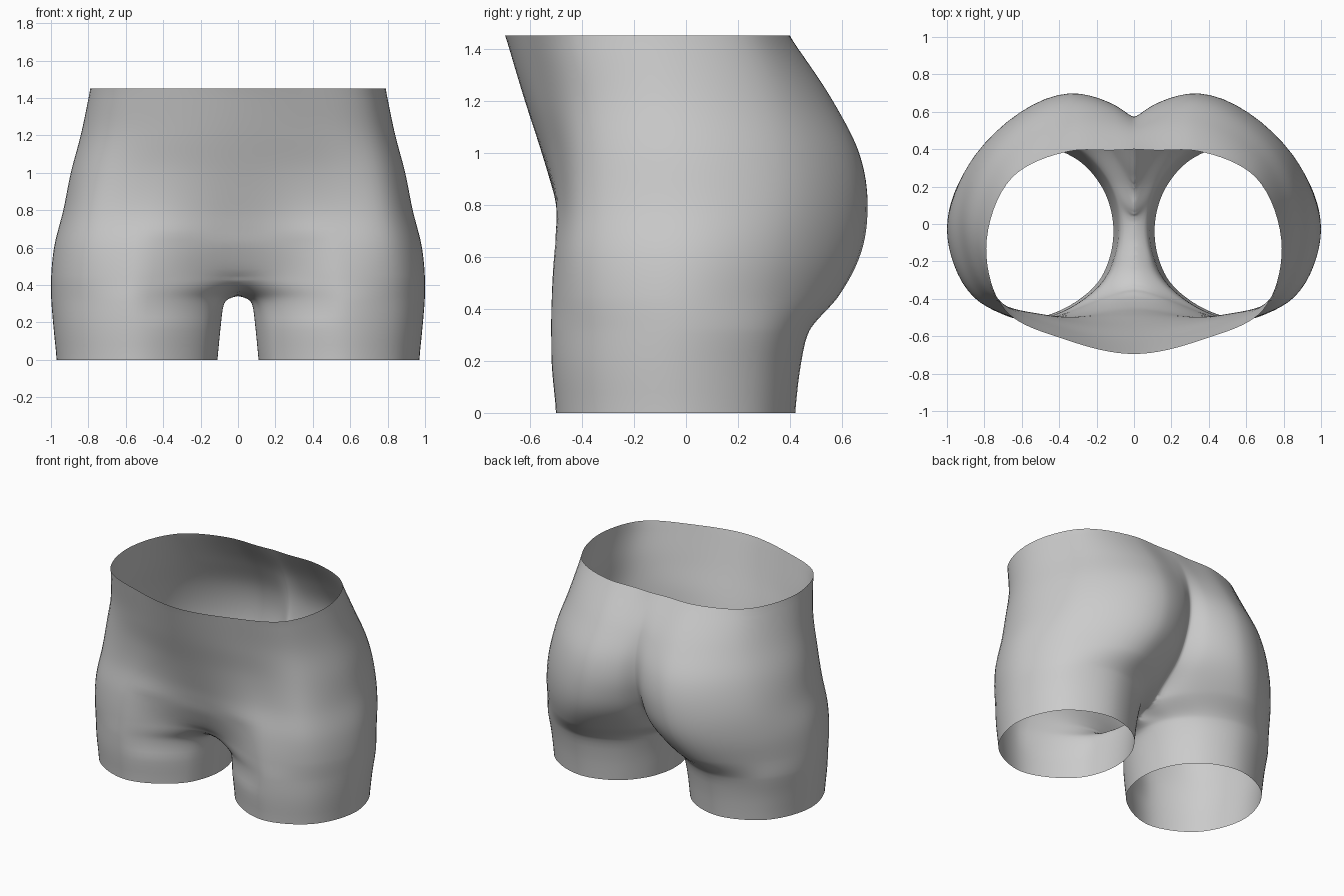
import bpy, bmesh, math

if "Cube" in bpy.data.objects:
    bpy.data.objects.remove(bpy.data.objects["Cube"])

# Material
mat = bpy.data.materials.new("plain grey")
mat.diffuse_color = (0.6, 0.6, 0.6, 1)
mat.use_nodes = True
mat.node_tree.nodes["Principled BSDF"].inputs["Base Color"].default_value = mat.diffuse_color

# Leg levels: z, centre x, centre y, radius x, radius y
LEG = [(0.0, 0.54, -0.04, 0.43, 0.46),
       (0.2, 0.54, -0.037, 0.45, 0.482),
       (0.31, 0.537, -0.025, 0.462, 0.497)]
ANGLES = (216, 270, 315, 360, 405, 450, 484, 508, 525, 540, 556)

# Torso levels: z, front centre y, front xy, front corner xy, side xy,
# back corner xy, buttock xy, cleft y
TORSO = [
    (0.45, -0.33, 0.52, -0.52, 0.86, -0.39, 1.0, -0.03, 0.87, 0.33, 0.45, 0.59, 0.22),
    (0.6, -0.435, 0.51, -0.51, 0.84, -0.40, 0.985, -0.02, 0.85, 0.37, 0.38, 0.67, 0.42),
    (0.8, -0.495, 0.48, -0.485, 0.80, -0.39, 0.935, -0.02, 0.81, 0.40, 0.34, 0.70, 0.54),
    (1.0, -0.555, 0.43, -0.505, 0.77, -0.385, 0.895, -0.04, 0.76, 0.39, 0.33, 0.665, 0.57),
    (1.2, -0.62, 0.39, -0.555, 0.73, -0.40, 0.842, -0.08, 0.70, 0.34, 0.32, 0.56, 0.53),
    (1.45, -0.695, 0.36, -0.62, 0.69, -0.46, 0.79, -0.13, 0.65, 0.25, 0.34, 0.39, 0.40)]

# Eleven control points per level; inner ones cross the centre plane above the crotch
zs, rings = [], []
for z, cx, cy, rx, ry in LEG:
    zs.append(z)
    rings.append([(cx + rx * math.cos(math.radians(a)), cy + ry * math.sin(math.radians(a)))
                  for a in ANGLES])
for z, f0, *p, b0 in TORSO:
    zs.append(z)
    outer = list(zip(p[0::2], p[1::2]))
    bx, by = outer[-1]
    rise = 0.58 * (by - b0)
    front = (-p[0], p[1]) if z > 0.5 else (-0.25, -0.28)
    rings.append([(0, f0)] + outer + [(0.32 * bx, b0 + rise), (0, b0),
                                      (-0.12, b0 - rise), (-0.45, 0), front])


def hermite(xs, ys, x, limited=False):
    """Smooth interpolation; limited means without overshoot."""
    n = len(xs)
    h = [b - a for a, b in zip(xs, xs[1:])]
    d = [(ys[i + 1] - ys[i]) / h[i] for i in range(n - 1)]
    m = [d[0]]
    for i in range(1, n - 1):
        a, b = d[i - 1], d[i]
        if limited:
            m.append(2 * a * b / (a + b) if a * b > 0 else 0)
        else:
            m.append((a * h[i] + b * h[i - 1]) / (h[i] + h[i - 1]))
    m.append(d[-1])
    i = max(k for k in range(n - 1) if xs[k] <= x or k == 0)
    t = (x - xs[i]) / h[i]
    return ((2 * t**3 - 3 * t**2 + 1) * ys[i] + (t**3 - 2 * t**2 + t) * h[i] * m[i]
            + (3 * t**2 - 2 * t**3) * ys[i + 1] + (t**3 - t**2) * h[i] * m[i + 1])


def closed_spline(pts, steps):
    """Closed curve through the points, spaced by chord length."""
    p = pts[-2:] + pts + pts[:3]
    u = [0]
    for a, b in zip(p, p[1:]):
        u.append(u[-1] + math.dist(a, b) ** 0.85)
    return [[hermite(u, [q[k] for q in p], u[i] + (u[i + 1] - u[i]) * s / steps) for k in (0, 1)]
            for i in range(2, 2 + len(pts)) for s in range(steps)]


# Half shell: loft, cut at the centre plane, mirror and weld
levels = ([0.31 * i / 8 for i in range(8)] + [0.31 + 0.14 * i / 18 for i in range(18)]
          + [0.45 + i / 36 for i in range(37)])
inner = (0, 7, 8, 9, 10)
bm = bmesh.new()
rows = []
for z in levels:
    ctrl = [tuple(hermite(zs, [r[j][k] for r in rings], z, j in inner and k == 0) for k in (0, 1))
            for j in range(11)]
    rows.append([bm.verts.new((x, y, z)) for x, y in closed_spline(ctrl, 8)])
for lo, hi in zip(rows, rows[1:]):
    n = len(lo)
    for j in range(n):
        k = (j + 1) % n
        bm.faces.new((lo[j], lo[k], hi[k], hi[j]))
bmesh.ops.bisect_plane(bm, geom=bm.verts[:] + bm.edges[:] + bm.faces[:], dist=1e-4,
                       plane_co=(0, 0, 0), plane_no=(1, 0, 0), clear_inner=True)
for v in bm.verts:
    if abs(v.co.x) < 2e-4:
        v.co.x = 0
bmesh.ops.mirror(bm, geom=bm.verts[:] + bm.edges[:] + bm.faces[:], axis='X', merge_dist=1e-4)
bmesh.ops.remove_doubles(bm, verts=bm.verts, dist=1e-4)

# Soften the front groin, the crotch saddle, then the whole shell a little
inside = [v for v in bm.verts if not v.is_boundary]
groin = [v for v in inside if abs(v.co.x) < 0.5 and v.co.y < -0.2 and 0.2 < v.co.z < 0.65]
crotch = [v for v in inside if abs(v.co.x) < 0.15 and 0.3 < v.co.z < 0.55]
for verts, count in ((groin, 20), (crotch, 3), (inside, 2)):
    for _ in range(count):
        bmesh.ops.smooth_vert(bm, verts=verts, factor=0.5,
                              use_axis_x=True, use_axis_y=True, use_axis_z=True)
bmesh.ops.recalc_face_normals(bm, faces=bm.faces)
if sum(f.normal.y * f.calc_center_median().y for f in bm.faces) < 0:
    bmesh.ops.reverse_faces(bm, faces=bm.faces)
for f in bm.faces:
    f.smooth = True

mesh = bpy.data.meshes.new("hip_shell")
bm.to_mesh(mesh)
bm.free()
mesh.materials.append(mat)
bpy.context.collection.objects.link(bpy.data.objects.new("hip_shell", mesh))
